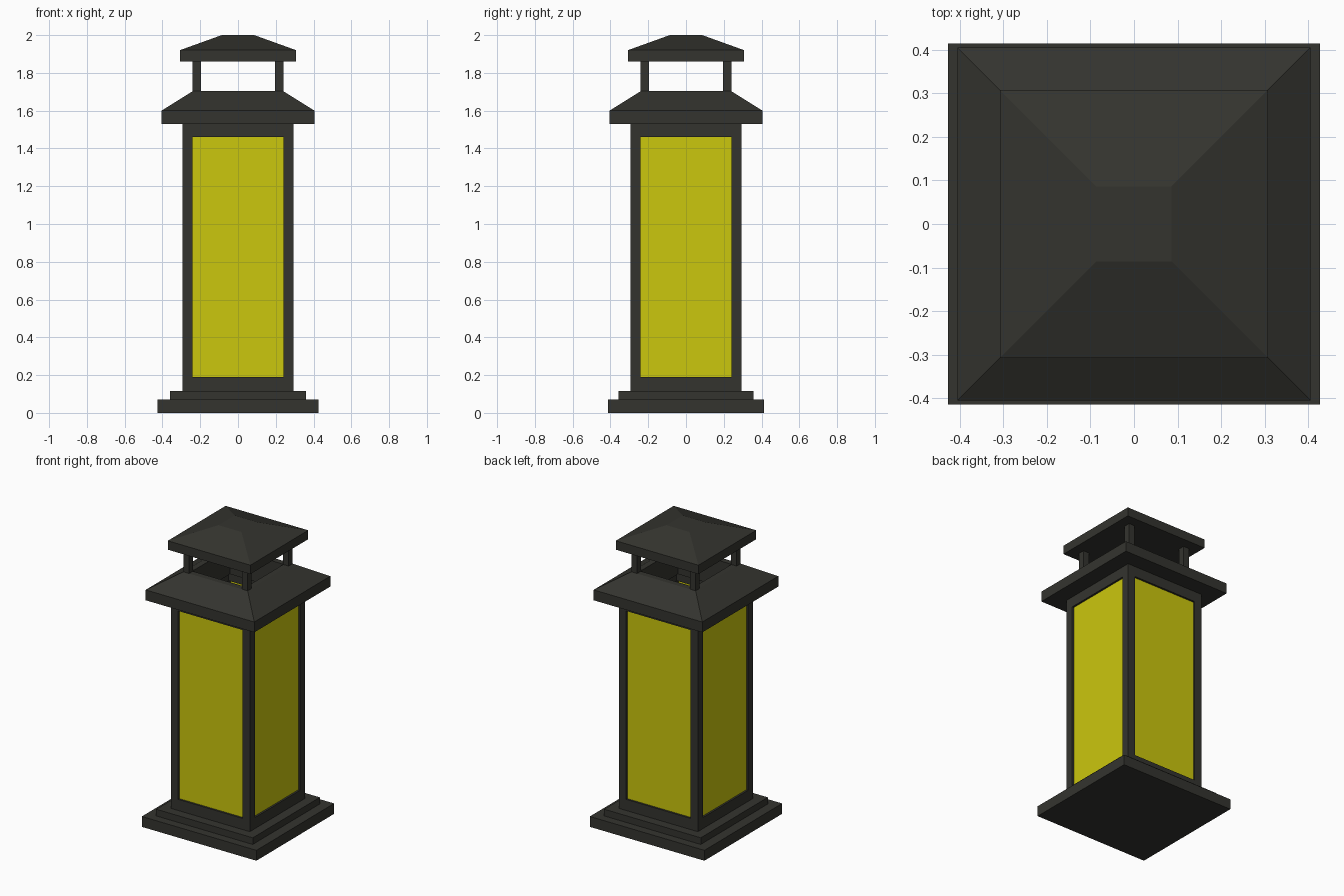
import bpy, bmesh
from math import pi
from mathutils import Matrix

if "Cube" in bpy.data.objects:
    bpy.data.objects.remove(bpy.data.objects["Cube"])


def material(name, color):
    m = bpy.data.materials.new(name)
    m.diffuse_color = color
    m.use_nodes = True
    m.node_tree.nodes["Principled BSDF"].inputs["Base Color"].default_value = m.diffuse_color
    return m


DARK = material("dark_metal", (0.034, 0.034, 0.028, 1))
GLOW = material("yellow_glass", (0.60, 0.57, 0.004, 1))


def finish(name, bm, mat):
    bmesh.ops.recalc_face_normals(bm, faces=bm.faces)
    me = bpy.data.meshes.new(name)
    bm.to_mesh(me)
    bm.free()
    me.materials.append(mat)
    ob = bpy.data.objects.new(name, me)
    bpy.context.collection.objects.link(ob)
    return ob


def box(name, x0, x1, y0, y1, z0, z1, mat=DARK, turn=0):
    bm = bmesh.new()
    bmesh.ops.create_cube(bm, size=1)
    m = (Matrix.Rotation(turn, 4, 'Z')
         @ Matrix.Translation(((x0 + x1) / 2, (y0 + y1) / 2, (z0 + z1) / 2))
         @ Matrix.Diagonal((x1 - x0, y1 - y0, z1 - z0, 1)))
    bmesh.ops.transform(bm, matrix=m, verts=bm.verts)
    return finish(name, bm, mat)


def square_loft(name, profile, ring=False):
    """Sweep (half width, z) points round a square; ring closes the profile, otherwise ends are capped."""
    bm = bmesh.new()
    loops = [[bm.verts.new((sx * r, sy * r, z))
              for sx, sy in ((-1, -1), (1, -1), (1, 1), (-1, 1))]
             for r, z in profile]
    pairs = list(zip(loops, loops[1:]))
    if ring:
        pairs.append((loops[-1], loops[0]))
    else:
        bm.faces.new(loops[0])
        bm.faces.new(loops[-1])
    for a, b in pairs:
        for i in range(4):
            j = (i + 1) % 4
            bm.faces.new((a[i], a[j], b[j], b[i]))
    return finish(name, bm, DARK)


# Stepped base
box("base_plinth", -0.427, 0.427, -0.414, 0.414, 0, 0.07)
box("base_step", -0.36, 0.36, -0.357, 0.357, 0.07, 0.115)

# Body frame rails at bottom and top
for name, z0, z1 in (("bottom_rail", 0.115, 0.19), ("top_rail", 1.46, 1.53)):
    square_loft(name, [(0.295, z0), (0.295, z1), (0.24, z1), (0.24, z0)], ring=True)

# Corner posts, glowing panels and chimney posts, one per side
for i in range(4):
    a = i * pi / 2
    box(f"corner_post_{i}", 0.24, 0.295, 0.24, 0.295, 0.19, 1.46, turn=a)
    box(f"glass_panel_{i}", -0.24, 0.24, -0.282, -0.265, 0.19, 1.46, GLOW, a)
    box(f"cap_post_{i}", 0.197, 0.24, 0.197, 0.24, 1.68, 1.87, turn=a)

# Open lower roof and solid top cap
square_loft("lower_roof", [(0.405, 1.53), (0.405, 1.60), (0.24, 1.703),
                           (0.20, 1.703), (0.20, 1.53)], ring=True)
square_loft("top_cap", [(0.308, 1.86), (0.308, 1.92), (0.086, 2.0)])
